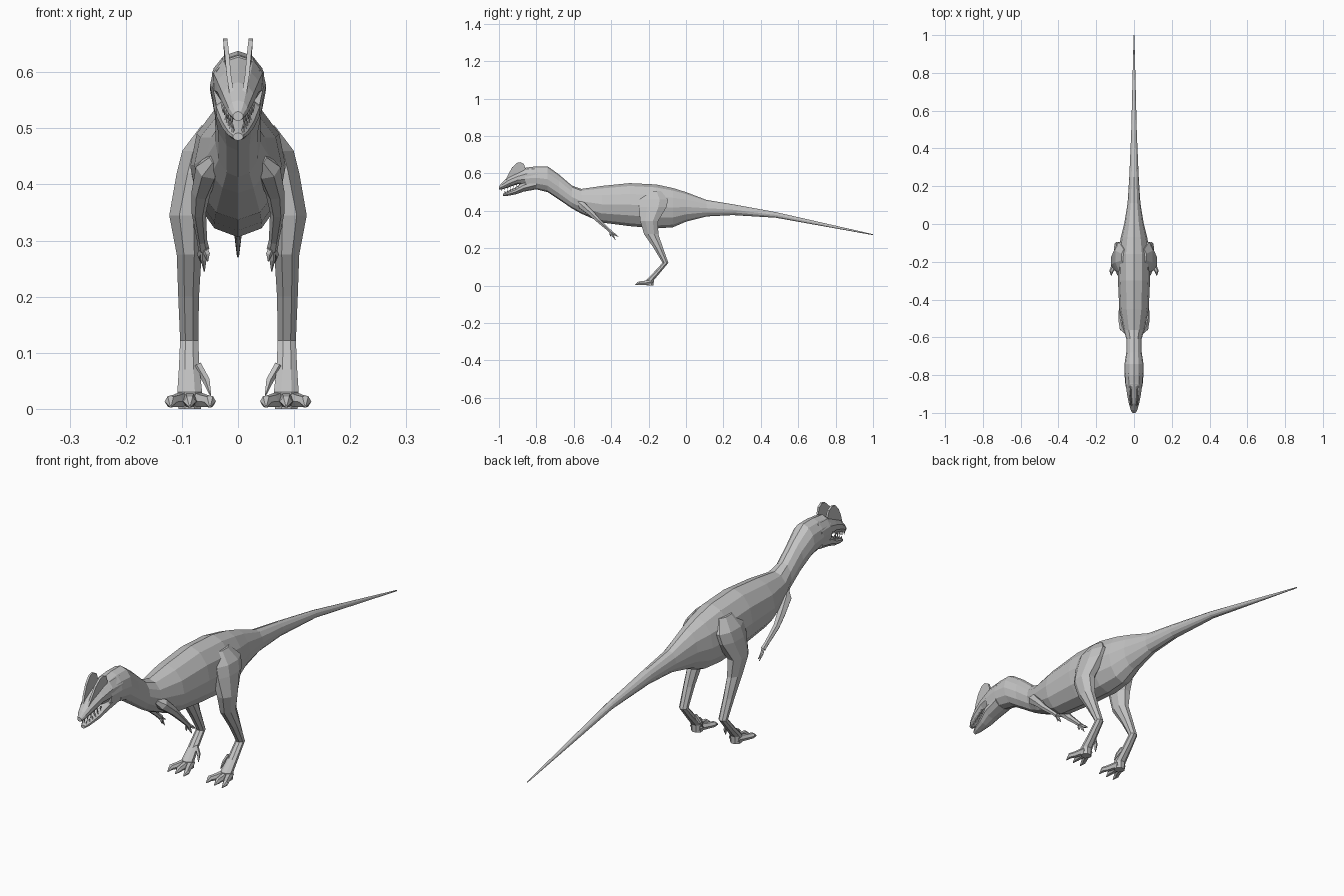
import bpy, bmesh
from math import sin, cos, pi
from mathutils import Vector

if "Cube" in bpy.data.objects:
    bpy.data.objects.remove(bpy.data.objects["Cube"])

hide = bpy.data.materials.new("grey_hide")
hide.use_nodes = True
GREY = (0.55, 0.55, 0.55, 1)
hide.diffuse_color = GREY
hide.node_tree.nodes["Principled BSDF"].inputs["Base Color"].default_value = GREY

X, Y, Z = Vector((1, 0, 0)), Vector((0, 1, 0)), Vector((0, 0, 1))


def ring(c, u, v, n, turn=0.0):
    """Polygon of n corners around c, with radius vectors u and v."""
    c = Vector(c)
    return [c + u * cos(2 * pi * i / n + turn) + v * sin(2 * pi * i / n + turn) for i in range(n)]


def build(name, strips, side=1):
    """One flat-shaded object from lofted, capped strips of rings."""
    bm = bmesh.new()
    for rings in strips:
        loops = [[bm.verts.new((p.x * side, p.y, p.z)) for p in r] for r in rings]
        n = len(loops[0])
        for a, b in zip(loops, loops[1:]):
            for i in range(n):
                j = (i + 1) % n
                bm.faces.new((a[i], a[j], b[j], b[i]))
        bm.faces.new(loops[0])
        bm.faces.new(loops[-1])
    bmesh.ops.recalc_face_normals(bm, faces=bm.faces)
    me = bpy.data.meshes.new(name)
    bm.to_mesh(me)
    bm.free()
    me.materials.append(hide)
    ob = bpy.data.objects.new(name, me)
    bpy.context.collection.objects.link(ob)
    return ob


def limb(path, n=6):
    """Strip of rings square to a path of (x, y, z, radius)."""
    pts = [Vector(p[:3]) for p in path]
    rings = []
    for i, p in enumerate(path):
        t = (pts[min(i + 1, len(pts) - 1)] - pts[max(i - 1, 0)]).normalized()
        u = (X - t * t.x).normalized()
        rings.append(ring(pts[i], u * p[3], t.cross(u) * p[3], n))
    return rings


def slices(profile, n=10):
    """Upright rings from (y, bottom, top, half width)."""
    return [ring((0, y, (b + t) / 2), X * w, Z * (t - b) / 2, n, pi / 2)
            for y, b, t, w in profile]


# Neck, trunk and tail
build("body", [slices([
    (-.86, .515, .630, .045), (-.80, .515, .638, .050), (-.74, .500, .638, .050),
    (-.68, .460, .595, .041), (-.61, .413, .535, .040), (-.56, .385, .517, .055),
    (-.45, .337, .533, .078), (-.30, .318, .548, .085), (-.16, .306, .541, .084),
    (-.07, .312, .522, .070), (.00, .342, .500, .052), (.11, .370, .458, .034),
    (.25, .377, .435, .025), (.48, .363, .393, .015), (1.0, .270, .275, .002)], 12)])

# Skull and lower jaw
build("skull", [slices([
    (-1.0, .513, .530, .009), (-.985, .514, .550, .018), (-.95, .525, .582, .029),
    (-.90, .543, .606, .039), (-.85, .535, .632, .046), (-.79, .53, .636, .049)])])
build("lower_jaw", [slices([
    (-.978, .478, .492, .009), (-.955, .480, .504, .019), (-.91, .488, .526, .030),
    (-.87, .502, .555, .040), (-.80, .515, .58, .046)])])

# Teeth along both jaws
teeth = []
for k in range(6):
    f = k / 5
    for s in (1, -1):
        for x, y, z, h in ((.011 + .016 * f, -.985 + .08 * f, .524 + .022 * f, -.018),
                           (.009 + .015 * f, -.968 + .07 * f, .490 + .026 * f, .017)):
            teeth.append([ring((s * x, y, z + h * d), X * r, Y * r, 4)
                          for d, r in ((0, .004), (1, .0006))])
build("teeth", teeth)

# Paired head crests: thin leaning plates cut to a rounded profile
CREST = [(-.965, .563), (-.95, .595), (-.93, .632), (-.905, .656), (-.885, .660),
         (-.866, .650), (-.858, .625), (-.88, .600)]


def crest_side(offset):
    return [Vector((.011 + .15 * (z - .56) * (1 if z < .63 else .8) + offset, y, z)) for y, z in CREST]


# Foot: toes fan forward from the ankle pad
def toe(spread):
    x = .086 + spread
    return limb([(.086 + spread * .25, -.185, .018, .015), (.086 + spread * .7, -.228, .014, .0125),
                 (x, -.250, .013, .011), (x, -.272, .004, .002)])


LEG = [(.505, .045, -.175, .022, .045), (.46, .066, -.172, .036, .082),
       (.42, .076, -.178, .036, .080), (.345, .092, -.197, .033, .052),
       (.275, .087, -.186, .024, .041), (.20, .088, -.147, .020, .027),
       (.122, .087, -.110, .0175, .017), (.07, .087, -.155, .020, .019),
       (.03, .086, -.192, .024, .022), (.0, .086, -.192, .022, .020)]

for label, s in (("left", 1), ("right", -1)):
    build(label + "_crest", [[crest_side(-.004), crest_side(.004)]], s)

    # Haunch, shin and metatarsus as one limb
    build(label + "_leg", [[ring((x, y, z), X * rx, Y * ry, 8, pi / 8)
                            for z, x, y, rx, ry in LEG]], s)
    dewclaw = limb([(.072, -.160, .078, .008), (.056, -.168, .050, .007), (.049, -.180, .025, .0015)], 5)
    build(label + "_toes", [toe(-.036), toe(0), toe(.034), dewclaw], s)

    # Arm with shoulder, and a three-fingered hand
    build(label + "_arm", [limb([
        (.040, -.575, .445, .012), (.053, -.553, .427, .023), (.066, -.505, .385, .017),
        (.070, -.470, .350, .013), (.064, -.415, .300, .009), (.061, -.400, .285, .010)])], s)
    build(label + "_hand", [limb([
        (.061, -.405, .290, .006), (.061 + dx, -.39 + dy / 2, .273 + dz / 2, .006),
        (.060 + dx, -.375 + dy, .257 + dz, .001)], 5)
        for dx, dy, dz in ((-.006, -.028, .006), (0, -.002, -.012), (.006, .014, .004))], s)
